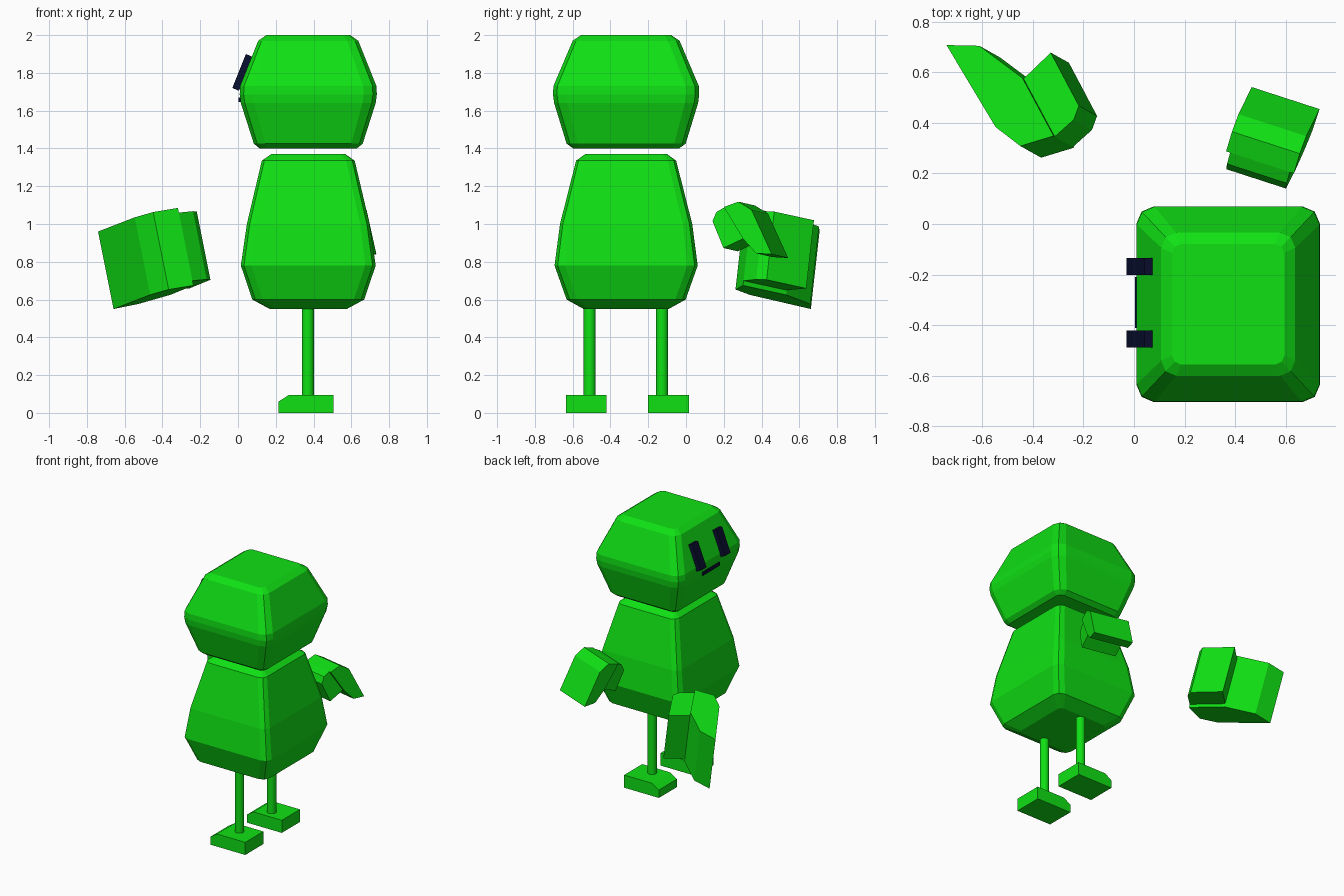
import bpy, bmesh
from mathutils import Vector

if "Cube" in bpy.data.objects:
    bpy.data.objects.remove(bpy.data.objects["Cube"])

CX, CY = 0.372, -0.317


def material(name, rgb):
    m = bpy.data.materials.new(name)
    m.diffuse_color = (*rgb, 1)
    m.use_nodes = True
    m.node_tree.nodes["Principled BSDF"].inputs["Base Color"].default_value = m.diffuse_color
    return m


GREEN = material("green", (0.005, 0.75, 0.007))
NAVY = material("navy", (0.003, 0.005, 0.03))


def loft(name, rings, mat=GREEN):
    """Skin a stack of equal-length rings of points and cap both ends."""
    bm = bmesh.new()
    loops = [[bm.verts.new(p) for p in ring] for ring in rings]
    n = len(loops[0])
    for a, b in zip(loops, loops[1:]):
        for i in range(n):
            j = (i + 1) % n
            bm.faces.new((a[i], a[j], b[j], b[i]))
    bm.faces.new(loops[0])
    bm.faces.new(loops[-1])
    bmesh.ops.recalc_face_normals(bm, faces=bm.faces)
    mesh = bpy.data.meshes.new(name)
    bm.to_mesh(mesh)
    bm.free()
    mesh.materials.append(mat)
    ob = bpy.data.objects.new(name, mesh)
    bpy.context.collection.objects.link(ob)
    return ob


def rounded_rect(hx, hy, c, z):
    """Rectangle with two-segment rounded corners."""
    k = 0.3 * c
    quarter = [(hx, hy - c), (hx - k, hy - k), (hx - c, hy)]
    pts = quarter + [(-x, y) for x, y in quarter[::-1]]
    pts += [(-x, -y) for x, y in pts]
    return [(CX + x, CY + y, z) for x, y in pts]


# Head and body: (z, half width, half depth, corner)
loft("head", [rounded_rect(hx, hy, c, z) for z, hx, hy, c in [
    (1.40, .257, .28, .035), (1.425, .288, .315, .06), (1.64, .357, .381, .07),
    (1.685, .363, .387, .07), (1.73, .361, .385, .07), (1.97, .265, .283, .06),
    (2.0, .222, .238, .035)]])
loft("body", [rounded_rect(hx, hy, c, z) for z, hx, hy, c in [
    (.55, .204, .225, .03), (.60, .296, .315, .055), (.78, .357, .379, .055),
    (1.0, .325, .35, .05), (1.335, .246, .265, .045), (1.37, .196, .217, .025)]])

# Legs, feet and eyes, in pairs
foot = [(.215, 0), (.505, 0), (.505, .095), (.27, .095), (.215, .06)]
eye = [(-.03, 1.72), (.005, 1.705), (.077, 1.885), (.042, 1.90)]
for side, leg_y, foot_y, eye_y in (("right", -.127, (-.20, .015), (-.202, -.135)),
                                   ("left", -.51, (-.635, -.42), (-.488, -.421))):
    bpy.ops.mesh.primitive_cylinder_add(vertices=16, radius=.032, depth=.47,
                                        location=(.37, leg_y, .325))
    leg = bpy.context.object
    leg.name = side + "_leg"
    leg.data.materials.append(GREEN)
    bpy.ops.object.shade_smooth_by_angle()
    loft(side + "_foot", [[(x, y, z) for x, z in foot] for y in foot_y])
    loft(side + "_eye", [[(x, y, z) for x, z in eye] for y in eye_y], NAVY)

# Mouth
loft("mouth", [[(x, y, z) for x, z in [(.003, 1.645), (.03, 1.645), (.03, 1.67), (.003, 1.67)]]
               for y in (-.41, -.21)], NAVY)


def wing(name, pts, axis, d):
    """Bent wing: arm and narrower tip, extruded along d.

    pts hold two coordinates; the one on `axis` keeps the profile square to d.
    """
    d = Vector(d)
    anchor = Vector(pts[0])
    out = []
    for p in pts:
        p = Vector(p)
        p[axis] = anchor[axis]
        p[axis] -= d.dot(p - anchor) / d[axis]
        out.append(p)
    E, D, C, C2, B, A, H, G, F = out
    loft(name + "_arm", [[p + d * t for p in (E, D, C, C2, G, F)] for t in (0, 1)])
    loft(name + "_tip", [[p + d * t for p in (C2, B, A, H, G)] for t in (.06, .94)])


# Wings: profile runs from the pointed end round the bend and back
wing("large_wing", [(x, y, .96) for x, y in [
    (-.741, .707), (-.547, .383), (-.449, .308), (-.318, .348), (-.243, .415),
    (-.223, .47), (-.334, .68), (-.441, .577), (-.611, .704)]], 2, (.082, -.046, -.41))
wing("small_wing", [(.733, y, z) for y, z in [
    (.454, .84), (.347, 1.075), (.278, 1.118), (.20, 1.09), (.156, 1.065),
    (.135, 1.017), (.193, .874), (.30, .925), (.37, .845)]], 0, (-.268, .087, -.02))
